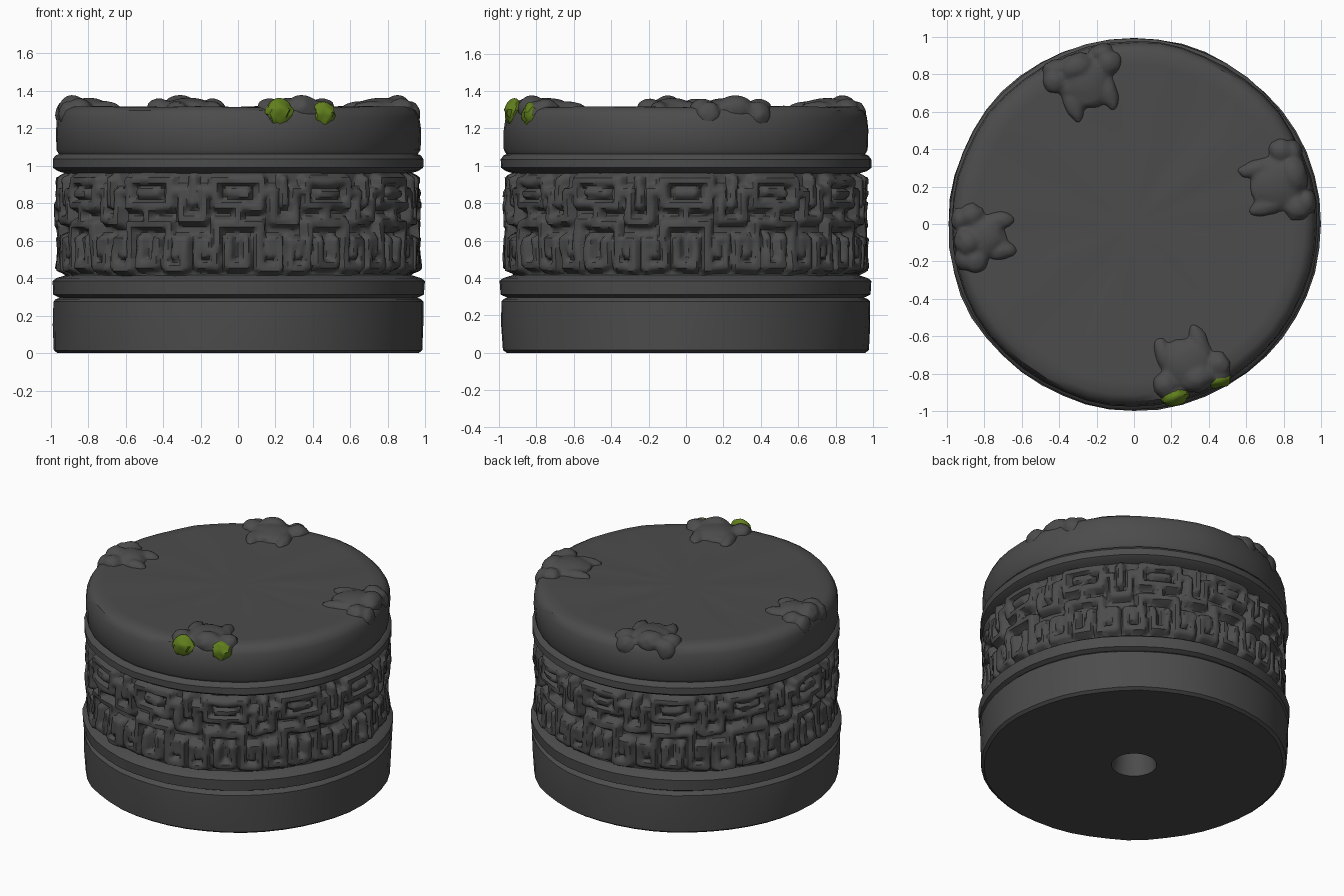
import bpy, bmesh, math
from mathutils import Vector, noise

if "Cube" in bpy.data.objects:
    bpy.data.objects.remove(bpy.data.objects["Cube"])


def material(name, rgb):
    m = bpy.data.materials.new(name)
    m.diffuse_color = (*rgb, 1)
    m.use_nodes = True
    m.node_tree.nodes["Principled BSDF"].inputs["Base Color"].default_value = m.diffuse_color
    return m


STONE = material("dark stone", (0.072, 0.072, 0.072))
MOSS = material("moss green", (0.12, 0.215, 0.012))


def finish(name, bm, mat, angle=35, recalc=True):
    if recalc:
        bmesh.ops.recalc_face_normals(bm, faces=bm.faces)
    me = bpy.data.meshes.new(name)
    bm.to_mesh(me)
    bm.free()
    ob = bpy.data.objects.new(name, me)
    bpy.context.collection.objects.link(ob)
    me.materials.append(mat)
    bpy.ops.object.select_all(action='DESELECT')
    ob.select_set(True)
    bpy.context.view_layer.objects.active = ob
    bpy.ops.object.shade_smooth_by_angle(angle=math.radians(angle))
    return ob


# Worn drum body: one lathed profile, including the socket underneath
PROFILE = [(0.12, 0.30), (0.125, 0.12), (0.145, 0.002), (0.96, 0.0), (0.98, 0.015),
           (0.987, 0.15), (0.987, 0.275), (0.975, 0.288), (0.955, 0.295),
           (0.99, 0.312), (0.995, 0.385), (0.975, 0.40), (0.91, 0.42),
           (0.91, 0.955), (0.965, 0.972), (0.99, 0.99), (0.99, 1.035),
           (0.975, 1.055), (0.958, 1.062), (0.972, 1.085), (0.975, 1.19),
           (0.968, 1.26), (0.95, 1.295), (0.915, 1.315), (0.85, 1.316),
           (0.6, 1.31), (0.3, 1.31)]
N = 48
bm = bmesh.new()
rings = []
for r, z in PROFILE:
    ring = []
    for i in range(N):
        a = 2 * math.pi * i / N
        c, s = math.cos(a), math.sin(a)
        n = noise.noise(Vector((c * 3.2, s * 3.2, z * 4)))
        rr = r + 0.011 * n * min(1, r)
        zz = z + (0.007 * n if z > 1.3 else 0)
        ring.append(bm.verts.new((rr * c, rr * s, zz)))
    rings.append(ring)
for lo, hi in zip(rings, rings[1:]):
    for i in range(N):
        j = (i + 1) % N
        bm.faces.new((lo[i], lo[j], hi[j], hi[i]))
for ring, z in ((rings[0], 0.30), (rings[-1], 1.308)):
    centre = bm.verts.new((0, 0, z))
    for i in range(N):
        bm.faces.new((ring[i], ring[(i + 1) % N], centre))
finish("drum_body", bm, STONE)

# Fretwork band: key pattern strokes raised from a cylindrical grid,
# twelve panels, each mirrored about its middle
PATHS = [[(0, .92), (.13, .92), (.13, .79), (0, .79)],
         [(.05, .855), (0, .855)],
         [(.13, .86), (.20, .86), (.20, .71), (.26, .71)],
         [(.26, .92), (.26, .80)],
         [(0, .69), (.12, .69), (.12, .46), (.225, .46), (.225, .60), (.175, .60), (.175, .53)],
         [(.05, .60), (.05, .47), (0, .47)],
         [(0, .79), (0, .69)]]
STROKES = [(Vector(p), Vector(q)) for path in PATHS for p, q in zip(path, path[1:])]


def fret_height(u, z):
    p = Vector((u, z))
    best = 9
    for a, b in STROKES:
        d = b - a
        t = max(0, min(1, (p - a).dot(d) / d.length_squared))
        best = min(best, (p - a - t * d).length)
    k = max(0, min(1, (0.042 - best) / 0.026))
    return 0.052 * k * k * (3 - 2 * k)


PER, PANELS, ROWS = 36, 12, 40
COLS = PER * PANELS
Z0, Z1 = 0.395, 0.98
bm = bmesh.new()
grid = []
for k in range(ROWS + 1):
    z = Z0 + (Z1 - Z0) * k / ROWS
    row = []
    for i in range(COLS):
        a = 2 * math.pi * i / COLS - math.pi / 2
        c, s = math.cos(a), math.sin(a)
        u = ((i + PER // 2) % PER - PER // 2) / PER * 0.52
        w = noise.noise(Vector((c * 7, s * 7, z * 7)))
        w2 = noise.noise(Vector((c * 6 + 9, s * 6, z * 6)))
        # wavering strokes give a weathered look
        h = fret_height(abs(u + 0.016 * w), z + 0.016 * w2)
        r = 0.922 + h * (1 + 0.25 * w2) + 0.008 * w
        row.append(bm.verts.new((r * c, r * s, z)))
    grid.append(row)
for lo, hi in zip(grid, grid[1:]):
    for i in range(COLS):
        j = (i + 1) % COLS
        bm.faces.new((lo[i], lo[j], hi[j], hi[i]))
finish("fretwork_band", bm, STONE, 50, recalc=False)


def blob(bm, ang, r, t, z, sr, st, sz, taper=0.0, rough=0.2):
    """Noisy ellipsoid placed by radius r, sideways offset t, height z."""
    c, s = math.cos(ang), math.sin(ang)
    new = bmesh.ops.create_icosphere(bm, subdivisions=3, radius=1)['verts']
    for v in new:
        p = v.co.copy()
        f = 1 + rough * noise.noise(p * 2.2 + Vector((r * 9, t * 31, ang * 5)))
        f *= 1 + taper * min(0, p.z)
        rad, tan = r + p.x * sr * f, t + p.y * st * f
        v.co = (rad * c - tan * s, rad * s + tan * c, z + p.z * sz)


# Four worn crouching figures on the rim
FIGURES = [("front", -69, 1.0), ("right", 16, 1.05), ("back", 109, 1.0), ("left", 185, 0.8)]
for side, deg, k in FIGURES:
    ang = math.radians(deg)
    bm = bmesh.new()
    blob(bm, ang, 0.80, 0, 1.295, 0.15 * k, 0.15 * k, 0.068)         # body
    blob(bm, ang, 0.89, 0.02, 1.30, 0.075, 0.10 * k, 0.078)          # head
    for m in (-1, 1):
        blob(bm, ang, 0.72, m * 0.10 * k, 1.30, 0.11 * k, 0.05, 0.045)   # haunch
        blob(bm, ang, 0.86, m * 0.15 * k, 1.30, 0.07, 0.07, 0.06)        # shoulder
        blob(bm, ang, 0.925, m * 0.13 * k, 1.265, 0.045, 0.07, 0.08, 0.3)  # foot
    ob = finish("rim_figure_" + side, bm, STONE, 60)
    mod = ob.modifiers.new("fuse", 'REMESH')
    mod.mode = 'VOXEL'
    mod.voxel_size = 0.014
    mod.use_smooth_shade = True

# Moss patches over the front figure's feet
for name, t, z, st, sz in (("moss_left", -0.125, 1.277, 0.075, 0.085),
                           ("moss_right", 0.125, 1.267, 0.068, 0.075)):
    bm = bmesh.new()
    blob(bm, math.radians(-69), 0.935, t, z, 0.048, st, sz, 0.45, 0.4)
    finish(name, bm, MOSS, 40)
